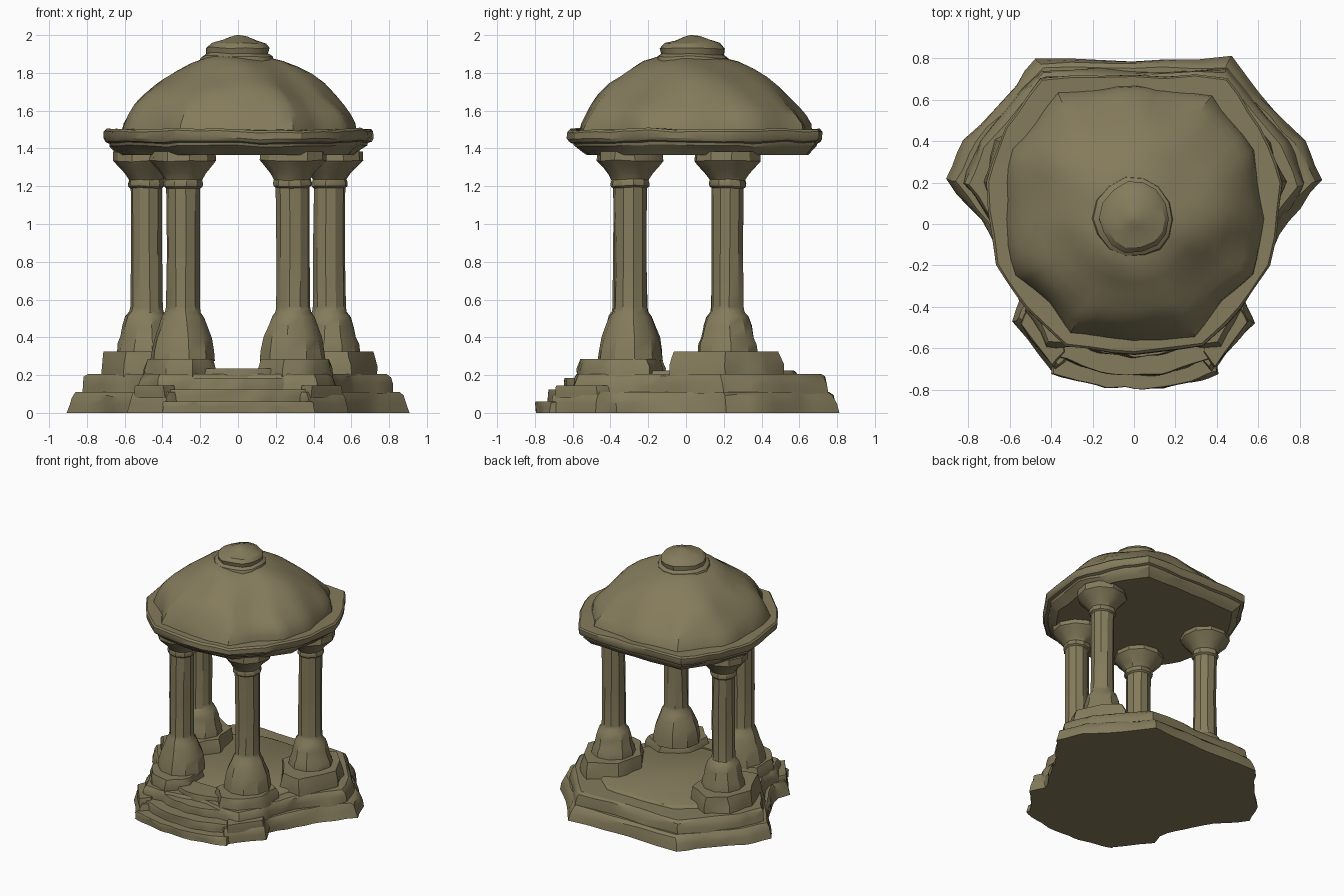
import bpy, bmesh, math, random
from mathutils import Vector, noise

random.seed(4)
cube = bpy.data.objects.get("Cube")
if cube:
    bpy.data.objects.remove(cube)

stone = bpy.data.materials.new("weathered olive stone")
stone.use_nodes = True
COLOUR = (0.235, 0.2, 0.107, 1)
stone.diffuse_color = COLOUR
stone.node_tree.nodes["Principled BSDF"].inputs["Base Color"].default_value = COLOUR
parts = []


def mirrored(half):
    """Close a half outline, listed from front centre to back centre."""
    return half + [(-x, y) for x, y in reversed(half) if x]


def divided(outline, n):
    """Split every outline edge into n pieces."""
    out = []
    for i, p in enumerate(outline):
        a, b = Vector(p), Vector(outline[(i + 1) % len(outline)])
        out += [a.lerp(b, k / n) for k in range(n)]
    return out


def circle(r, n, turn=0.0):
    return [Vector((r * math.cos(turn + math.tau * i / n), r * math.sin(turn + math.tau * i / n)))
            for i in range(n)]


def loft(name, rings, rough=0.0, wave=6.0):
    """Skin a stack of (points, z) rings; noise weathers the sides."""
    bm = bmesh.new()
    seed = Vector((random.random() * 20, random.random() * 20, 0))
    loops = []
    for k, (pts, z) in enumerate(rings):
        loop = []
        for p in pts:
            v = Vector((p[0], p[1], z))
            d = noise.noise_vector(v * wave + seed) * rough
            if k in (0, len(rings) - 1):
                d.z = 0
            loop.append(bm.verts.new(v + d))
        loops.append(loop)
    n = len(loops[0])
    for a, b in zip(loops, loops[1:]):
        for i in range(n):
            j = (i + 1) % n
            bm.faces.new((a[i], a[j], b[j], b[i]))
    bm.faces.new(loops[0])
    bm.faces.new(loops[-1])
    bmesh.ops.recalc_face_normals(bm, faces=bm.faces)
    mesh = bpy.data.meshes.new(name)
    bm.to_mesh(mesh)
    bm.free()
    mesh.materials.append(stone)
    obj = bpy.data.objects.new(name, mesh)
    bpy.context.collection.objects.link(obj)
    parts.append(obj)
    return obj


def scaled(pts, s, c):
    c = Vector(c)
    return [c + (Vector(p) - c) * s for p in pts]


def slab(name, outline, z0, z1, rough=0.02, taper=0.95, n=3):
    """Worn stone course with a rounded top edge."""
    pts = divided(outline, n)
    c = sum(pts, Vector((0, 0))) / len(pts)
    h = z1 - z0
    loft(name, [(pts, z0), (scaled(pts, 0.99, c), z0 + 0.45 * h),
                (scaled(pts, taper + 0.025, c), z0 + 0.8 * h), (scaled(pts, taper, c), z1)], rough, 9)


# Stepped base
slab("base_course", mirrored([(0, -.66), (.33, -.66), (.38, -.72), (.58, -.47), (.54, -.37),
     (.63, -.18), (.74, .02), (.9, .21), (.82, .41), (.62, .62), (.47, .8), (0, .79)]), 0, .11)
slab("upper_course", mirrored([(0, -.55), (.3, -.6), (.42, -.6), (.52, -.42), (.52, -.3),
     (.6, -.12), (.7, .02), (.83, .2), (.75, .4), (.45, .75), (0, .74)]), .1, .205)
slab("floor", mirrored([(0, -.5), (.25, -.46), (.46, -.2), (.58, .1), (.55, .36),
     (.3, .58), (0, .6)]), .19, .225, .012)

# Curved front steps
for i, (front, half_width, top) in enumerate([(.8, .4, .06), (.735, .37, .125), (.645, .34, .185), (.55, .25, .235)]):
    drop = .08 + .01 * i
    arc = [(half_width * t, -front + drop * t * t) for t in (0, .35, .7, 1)]
    slab("front_step_%d" % (i + 1), mirrored(arc + [(half_width * .9, -.36), (0, -.36)]),
         max(0, top - .08), top, .016, .97)

# Blocks flanking the steps
for side, word in ((1, "left"), (-1, "right")):
    slab(word + "_step_block", [(side * x, y) for x, y in
         [(.33, -.62), (.39, -.69), (.55, -.48), (.5, -.38), (.36, -.42)]], .08, .145, .012)

# Column pedestals: outline, column centre, top height, foot radius
FRONT = ([(.11, -.44), (.24, -.58), (.38, -.54), (.49, -.4), (.5, -.2), (.32, -.11), (.14, -.24)],
         (.29, -.295), .285, .175)
BACK = ([(.73, .2), (.66, .4), (.52, .51), (.32, .4), (.27, .16), (.42, -.06), (.6, -.09)],
        (.485, .22), .325, .16)


def column(name, centre, foot_z, foot_r, shaft_r):
    x, y = centre
    turn = math.atan2(y, x)
    profile = [(foot_r, foot_z - .01), (foot_r * .97, foot_z + .04), (foot_r * .88, .40),
               (.13, .46), (.112, .51), (shaft_r + .004, .535), (shaft_r, .56),
               (shaft_r - .002, .85), (shaft_r, 1.19), (shaft_r + .012, 1.2),
               (shaft_r + .014, 1.215), (shaft_r + .008, 1.235), (.118, 1.27),
               (.16, 1.315), (.178, 1.335), (.175, 1.385)]
    rings = [([p + Vector(centre) for p in circle(r, 10, turn + .31)], z) for r, z in profile]
    loft(name, rings, .009, 7)


for word, (outline, centre, top, foot) in (("front", FRONT), ("back", BACK)):
    for side, hand in ((1, "left"), (-1, "right")):
        flip = [(side * x, y) for x, y in outline]
        mid = (side * centre[0], centre[1])
        slab("%s_%s_pedestal" % (word, hand), flip, .19, top, .02, .92)
        column("%s_%s_column" % (word, hand), mid, top, foot, .09 if word == "front" else .085)

# Roof rim with a stepped underside
rim = divided(mirrored([(0, -.63), (.33, -.59), (.52, -.41), (.66, -.2), (.72, .2),
                        (.62, .46), (.45, .71), (0, .72)]), 3)
loft("roof_rim", [(scaled(rim, s, (0, .15)), z) for s, z in
     [(.87, 1.365), (.9, 1.385), (.95, 1.415), (.955, 1.43), (.985, 1.437),
      (1, 1.455), (1, 1.49), (.985, 1.502), (.85, 1.5)]], .014, 7)

# Dome: angular at the eaves, rounder towards the crown
eaves = divided(mirrored([(0, -.56), (.3, -.54), (.42, -.38), (.58, -.25), (.635, .02),
                          (.58, .36), (.38, .63), (0, .66)]), 4)
CROWN = Vector((0, .035))
dome = []
for s, z in [(1, 1.485), (.985, 1.53), (.945, 1.58), (.89, 1.63), (.82, 1.68), (.74, 1.73),
             (.645, 1.775), (.53, 1.82), (.42, 1.855), (.3, 1.88), (.12, 1.89)]:
    blend = min(1, (1 - s) * 2.2)
    ring = []
    for p in eaves:
        d = p - CROWN
        ring.append(CROWN + d.normalized() * s * (d.length * (1 - blend) + .6 * blend))
    dome.append((ring, z))
loft("dome", dome, .028, 4)

# Finial: worn collar and pointed cap
finial = [(.2, 1.85), (.19, 1.885), (.165, 1.9), (.17, 1.93), (.145, 1.957), (.09, 1.975),
          (.045, 1.992), (.008, 2.0)]
loft("finial", [([p + Vector((0, .03)) for p in circle(r, 14)], z) for r, z in finial], .016, 7)

# Smooth shading with crisp stone edges
bpy.ops.object.select_all(action='DESELECT')
for obj in parts:
    obj.select_set(True)
bpy.context.view_layer.objects.active = parts[0]
bpy.ops.object.shade_smooth_by_angle(angle=math.radians(32))
